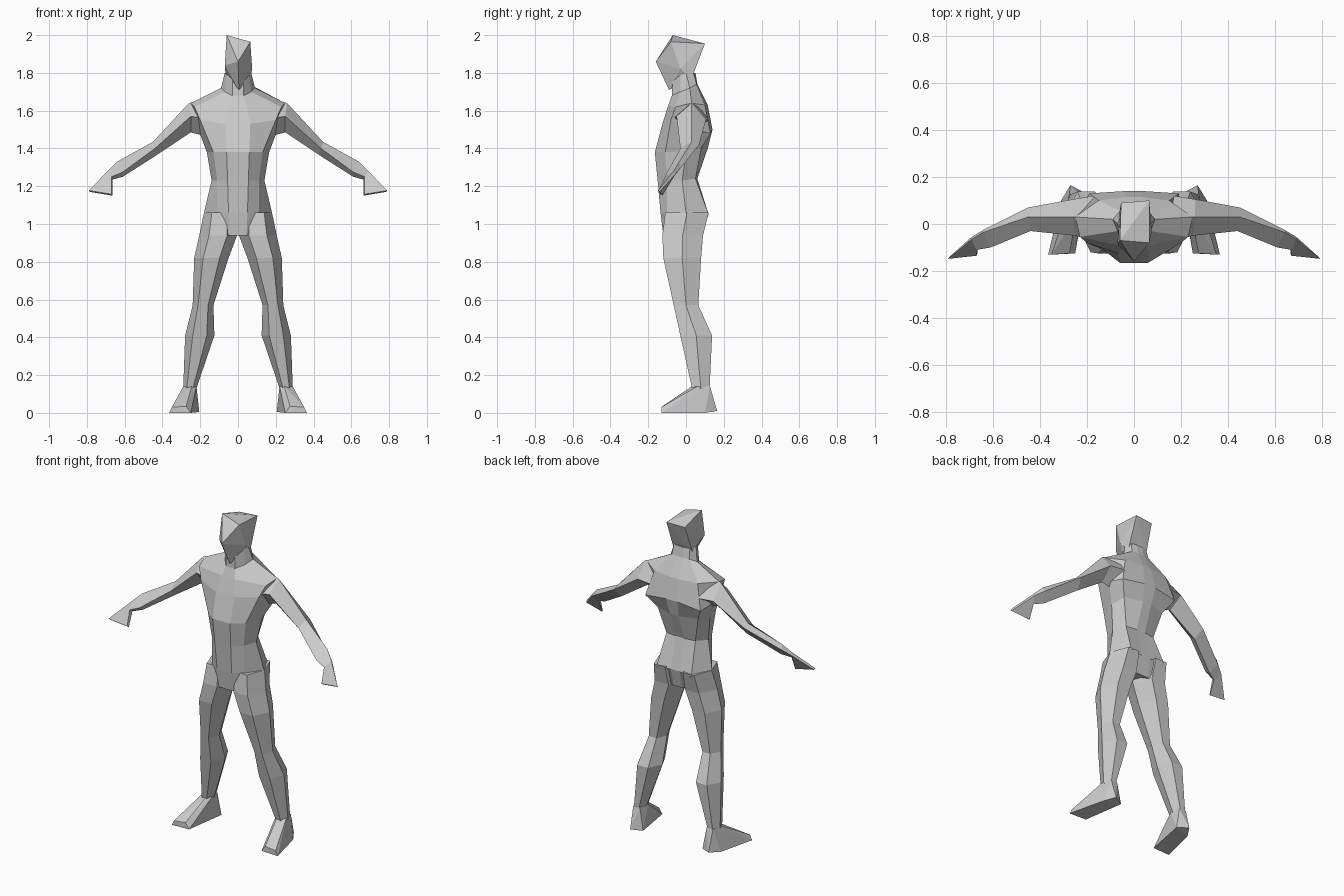
import bpy, bmesh


def finish(bm, name, mirror=False):
    bmesh.ops.recalc_face_normals(bm, faces=bm.faces[:])
    mesh = bpy.data.meshes.new(name)
    bm.to_mesh(mesh)
    bm.free()
    ob = bpy.data.objects.new(name, mesh)
    bpy.context.collection.objects.link(ob)
    if mirror:
        mod = ob.modifiers.new("mirror", 'MIRROR')
        mod.use_mirror_merge = False
    return ob


def loft(name, rings, mirror=False):
    """Skin a closed tube through rings of equal point count."""
    bm = bmesh.new()
    vs = [[bm.verts.new(p) for p in r] for r in rings]
    n = len(rings[0])
    for a, b in zip(vs, vs[1:]):
        for i in range(n):
            j = (i + 1) % n
            bm.faces.new((a[i], a[j], b[j], b[i]))
    bm.faces.new(vs[0])
    bm.faces.new(vs[-1])
    return finish(bm, name, mirror)


def hull(name, points, mirror=False):
    bm = bmesh.new()
    for p in points:
        bm.verts.new(p)
    res = bmesh.ops.convex_hull(bm, input=bm.verts[:])
    loose = [v for v in bm.verts if not v.link_faces]
    bmesh.ops.delete(bm, geom=loose, context='VERTS')
    return finish(bm, name, mirror)


# Torso and neck: half rings from front to back, reflected across x
halves = [
    [(.045, -.12, .94), (.09, -.09, .95), (.17, 0, .97), (.12, .06, .95), (.03, .08, .94)],
    [(.05, -.135, 1.06), (.11, -.10, 1.06), (.18, 0, 1.06), (.12, .12, 1.05), (.03, .105, 1.05)],
    [(.055, -.15, 1.23), (.11, -.10, 1.23), (.14, -.02, 1.23), (.10, .05, 1.24), (.03, .06, 1.24)],
    [(.06, -.165, 1.38), (.13, -.11, 1.38), (.165, 0, 1.38), (.14, .08, 1.40), (.03, .115, 1.40)],
    [(.065, -.125, 1.53), (.20, -.08, 1.55), (.21, .03, 1.50), (.19, .13, 1.48), (.04, .14, 1.50)],
    [(.045, -.095, 1.625), (.23, -.055, 1.62), (.25, .03, 1.64), (.15, .10, 1.63), (.03, .115, 1.63)],
    [(.03, -.075, 1.68), (.07, -.03, 1.70), (.09, .02, 1.72), (.06, .055, 1.74), (.02, .06, 1.74)],
    [(.03, -.07, 1.79), (.06, -.03, 1.79), (.07, 0, 1.80), (.055, .04, 1.80), (.02, .05, 1.80)],
]
loft("torso", [h + [(-x, y, z) for x, y, z in reversed(h)] for h in halves])

# Head: slightly tilted faceted block with a projecting nose
hull("head", [
    (-.06, -.07, 2.0), (.065, -.08, 1.965), (.065, .10, 1.955), (-.055, .09, 1.95),
    (0, -.16, 1.86), (-.07, -.085, 1.84), (.075, -.03, 1.82), (.005, -.09, 1.71),
    (.065, .03, 1.77), (-.065, .03, 1.78)])


# Legs: six-sided rings given as height, inner x, outer x, front y, back y
def leg_ring(z, xi, xo, yf, yb):
    m, q, ym = (xi + xo) / 2, (xo - xi) * .24, (yf + yb) / 2
    return [(m - q, yf, z), (m + q, yf, z), (xo, ym, z),
            (m + q, yb, z), (m - q, yb, z), (xi, ym, z)]


loft("leg", [leg_ring(*r) for r in (
    (1.06, .02, .18, -.11, .12),
    (.94, .005, .205, -.125, .09),
    (.82, .05, .232, -.12, .08),
    (.57, .13, .24, -.065, .065),
    (.41, .125, .28, -.03, .138),
    (.13, .22, .29, .032, .125))], mirror=True)

# Feet: wedges turned slightly outward
hull("foot", [
    (.22, .06, .14), (.245, .03, .14), (.29, .06, .14), (.275, .127, .14), (.23, .125, .14),
    (.205, .13, .005), (.27, .165, .01), (.31, .10, 0), (.365, -.13, 0), (.25, -.125, 0),
    (.275, -.125, .035), (.35, -.13, .03)], mirror=True)

# Arms and hands: four-sided rings as top, back, bottom, front
loft("arm", [
    [(.13, .03, 1.68), (.17, .12, 1.55), (.19, .02, 1.47), (.17, -.07, 1.56)],
    [(.26, .03, 1.64), (.26, .105, 1.55), (.25, .02, 1.485), (.25, -.05, 1.57)],
    [(.45, .03, 1.435), (.45, .07, 1.42), (.43, .02, 1.365), (.44, -.03, 1.40)],
    [(.64, -.035, 1.33), (.64, -.025, 1.30), (.61, -.065, 1.25), (.61, -.10, 1.275)],
    [(.69, -.065, 1.28), (.69, -.055, 1.265), (.665, -.09, 1.235), (.67, -.11, 1.25)],
    [(.79, -.148, 1.177), (.785, -.14, 1.17), (.665, -.125, 1.15), (.67, -.135, 1.158)]],
    mirror=True)
